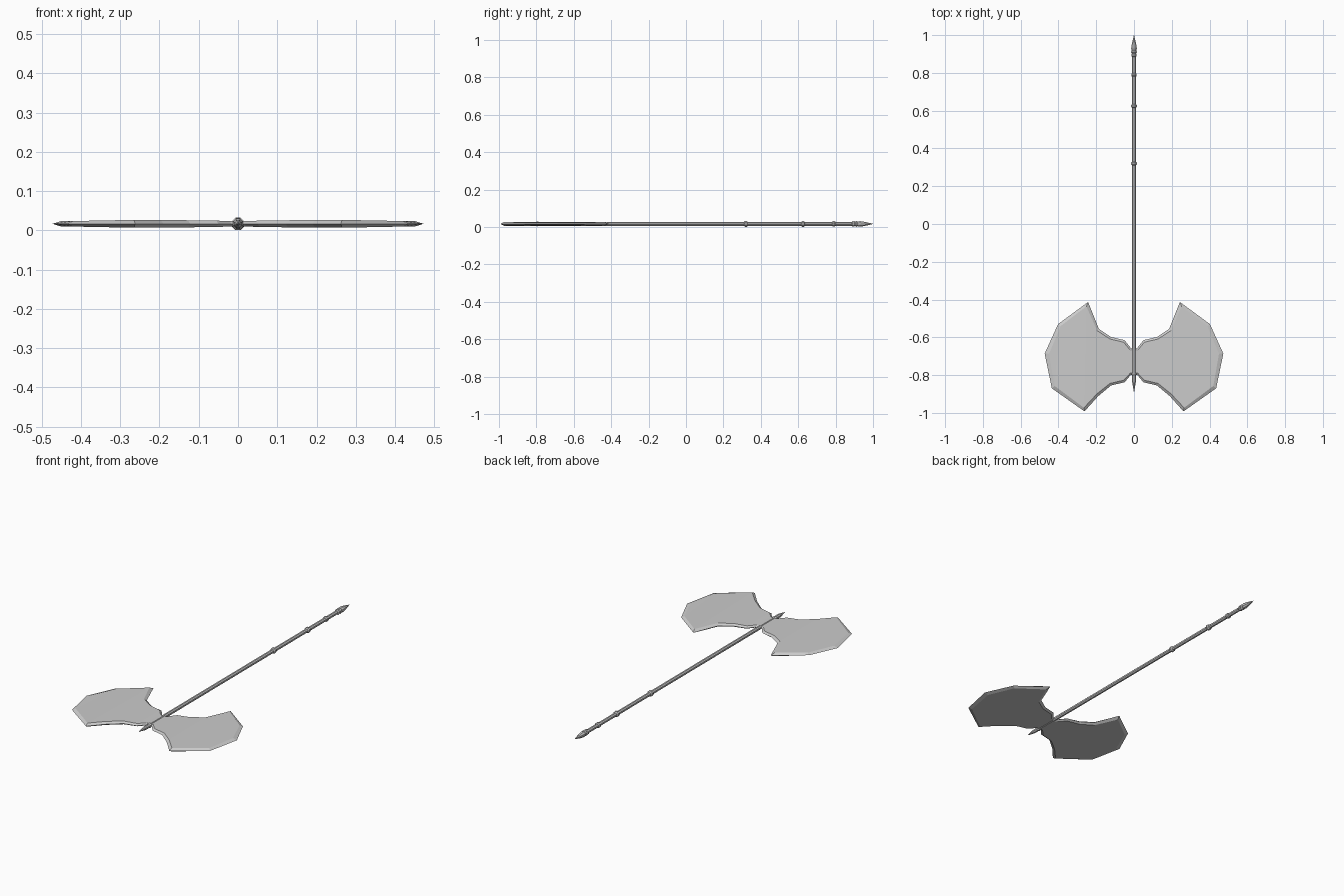
import bpy, bmesh, math

if "Cube" in bpy.data.objects:
    bpy.data.objects.remove(bpy.data.objects["Cube"])

ZC = 0.0165  # height of the weapon's middle plane


def make_object(name, bm):
    bmesh.ops.recalc_face_normals(bm, faces=bm.faces)
    mesh = bpy.data.meshes.new(name)
    bm.to_mesh(mesh)
    bm.free()
    obj = bpy.data.objects.new(name, mesh)
    bpy.context.collection.objects.link(obj)
    return obj


def lathe_y(name, profile, sides=8):
    """Turn (y, radius) pairs around the handle axis."""
    bm = bmesh.new()
    rings = []
    for y, r in profile:
        rings.append([bm.verts.new((r * math.cos(2 * math.pi * (i + 0.5) / sides), y,
                                    ZC + r * math.sin(2 * math.pi * (i + 0.5) / sides)))
                      for i in range(sides)])
    for a, b in zip(rings, rings[1:]):
        for i in range(sides):
            j = (i + 1) % sides
            bm.faces.new((a[i], a[j], b[j], b[i]))
    bm.faces.new(rings[0])
    bm.faces.new(rings[-1])
    return make_object(name, bm)


# Handle
lathe_y("handle", [(-0.81, 0.011), (0.91, 0.011)])

# Grip rings
for k, (y, r) in enumerate([(0.32, 0.0165), (0.625, 0.0165), (0.79, 0.0155), (0.895, 0.0155)]):
    lathe_y(f"grip_ring_{k + 1}", [(y - 0.010, 0.011), (y - 0.005, r), (y + 0.005, r), (y + 0.010, 0.011)])

# Pommel point at the handle end
lathe_y("pommel_point", [(0.90, 0.009), (0.91, 0.017), (0.918, 0.013), (0.93, 0.0165),
                         (0.955, 0.012), (1.0, 0.0008)])

# Spike beyond the blades
lathe_y("head_spike", [(-0.89, 0.0008), (-0.835, 0.011), (-0.805, 0.011), (-0.795, 0.014), (-0.785, 0.011)])

# Double blade: outer edge line and raised faces, each as upper and lower edges
# running from the handle to the cutting edge; x, y, then half thickness for the face
upper_edge = [(0, -0.665), (0.018, -0.655), (0.05, -0.615), (0.122, -0.598),
              (0.186, -0.555), (0.243, -0.413), (0.402, -0.53)]
lower_edge = [(0, -0.795), (0.018, -0.80), (0.05, -0.838), (0.122, -0.855),
              (0.19, -0.912), (0.262, -0.992), (0.435, -0.87)]
upper_face = [(0, -0.675, .007), (0.02, -0.668, .007), (0.055, -0.626, .008), (0.127, -0.609, .009),
              (0.195, -0.565, .010), (0.252, -0.436, .010), (0.388, -0.54, .007)]
lower_face = [(0, -0.785, .007), (0.02, -0.79, .007), (0.055, -0.827, .008), (0.127, -0.844, .009),
              (0.197, -0.90, .010), (0.265, -0.973, .010), (0.420, -0.858, .007)]
edge_tip, face_tip = (0.473, -0.686), (0.450, -0.687, .007)

bm = bmesh.new()
rim = [bm.verts.new((x, y, ZC)) for x, y in upper_edge + [edge_tip] + lower_edge[::-1]]
for side in (1, -1):
    face = [bm.verts.new((x, y, ZC + side * t))
            for x, y, t in upper_face + [face_tip] + lower_face[::-1]]
    n = len(face)
    for i in range(n - 1):  # bevel down to the sharp edge
        bm.faces.new((rim[i], rim[i + 1], face[i + 1], face[i]))
    for i in range(len(upper_face) - 1):  # broad flat of the blade
        bm.faces.new((face[i], face[i + 1], face[n - 2 - i], face[n - 1 - i]))
    m = len(upper_face)
    bm.faces.new((face[m - 1], face[m], face[m + 1]))
blades = make_object("double_blade", bm)
mirror = blades.modifiers.new("Mirror", 'MIRROR')
mirror.use_axis = (True, False, False)
mirror.merge_threshold = 0.0005
